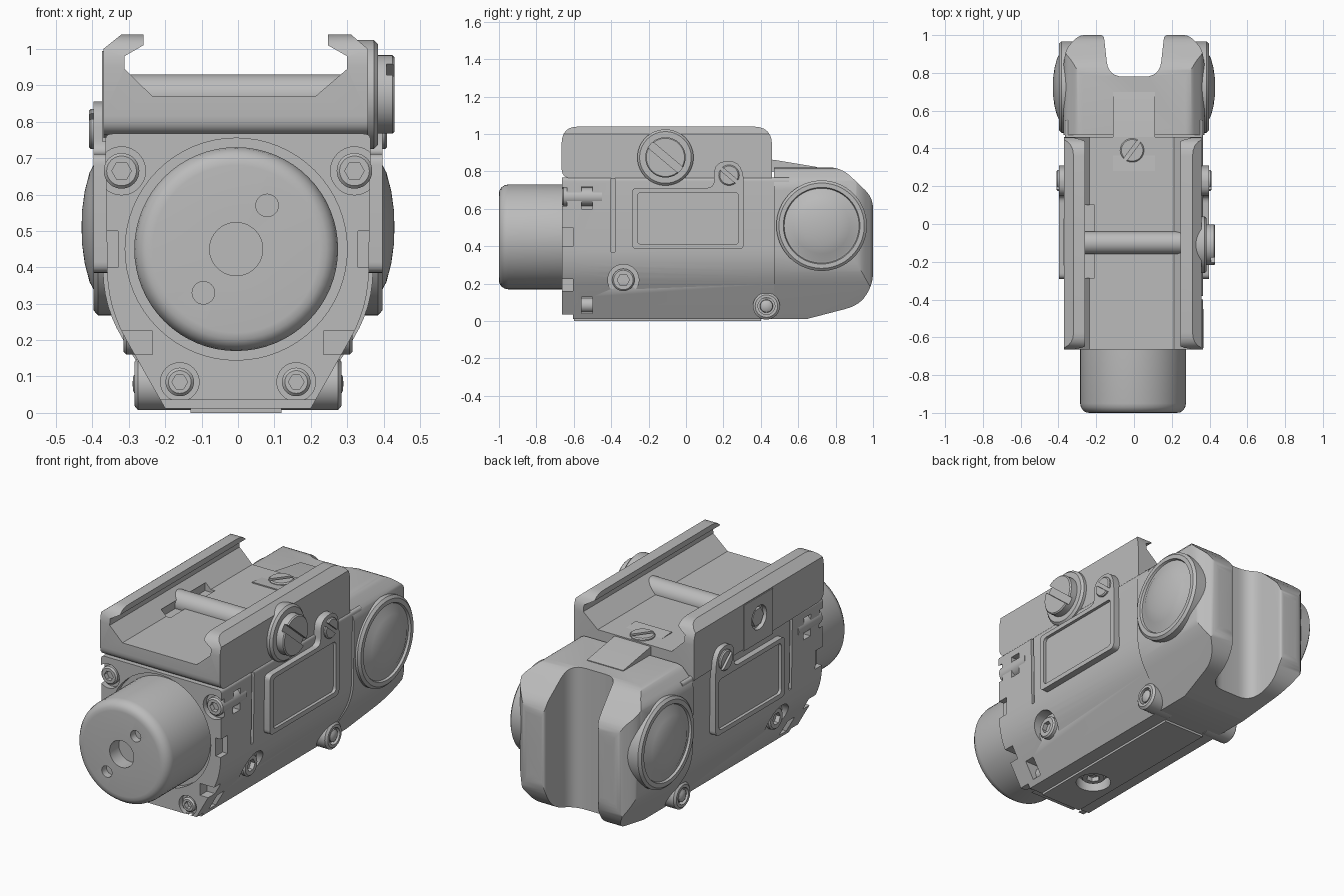
import bpy, bmesh, math
from mathutils import Vector

if "Cube" in bpy.data.objects:
    bpy.data.objects.remove(bpy.data.objects["Cube"])

grey = bpy.data.materials.new("plain grey")
grey.diffuse_color = (0.5, 0.5, 0.5, 1)
grey.use_nodes = True
grey.node_tree.nodes["Principled BSDF"].inputs["Base Color"].default_value = grey.diffuse_color
AX = {'x': lambda p, t: (t, p[0], p[1]),
      'y': lambda p, t: (p[0], t, p[1]),
      'z': lambda p, t: (p[0], p[1], t)}


def finish(name, bm):
    bmesh.ops.recalc_face_normals(bm, faces=bm.faces)
    me = bpy.data.meshes.new(name)
    bm.to_mesh(me)
    bm.free()
    me.materials.append(grey)
    ob = bpy.data.objects.new(name, me)
    bpy.context.collection.objects.link(ob)
    return ob


def rounded(pts, steps=6):
    """Round each corner that carries a third value (its radius)."""
    out = []
    for i, p in enumerate(pts):
        if len(p) < 3:
            out.append(Vector(p))
            continue
        c = Vector(p[:2])
        a, b = Vector(pts[i - 1][:2]) - c, Vector(pts[(i + 1) % len(pts)][:2]) - c
        a = c + a.normalized() * min(p[2], a.length * 0.48)
        b = c + b.normalized() * min(p[2], b.length * 0.48)
        for k in range(steps + 1):
            t = k / steps
            out.append(a * (1 - t) ** 2 + c * 2 * t * (1 - t) + b * t * t)
    return out


def prism(name, axis, pts, lo, hi):
    bm = bmesh.new()
    pts = rounded(pts)
    rows = [[bm.verts.new(AX[axis](p, t)) for p in pts] for t in (lo, hi)]
    bm.faces.new(rows[0])
    bm.faces.new(rows[1])
    n = len(pts)
    for i in range(n):
        j = (i + 1) % n
        bm.faces.new((rows[0][i], rows[0][j], rows[1][j], rows[1][i]))
    return finish(name, bm)


def box(name, x0, x1, y0, y1, z0, z1):
    return prism(name, 'z', [(x0, y0), (x1, y0), (x1, y1), (x0, y1)], z0, z1)


def lathe(name, origin, direction, prof, n=40):
    """Turn (radius, height) points round an axis; both ends lie on the axis."""
    bm = bmesh.new()
    q = Vector(direction).to_track_quat('Z', 'Y')
    rings = []
    for r, h in prof:
        k = 1 if r < 1e-5 else n
        rings.append([bm.verts.new(Vector(origin) + q @ Vector(
            (r * math.cos(2 * math.pi * i / n), r * math.sin(2 * math.pi * i / n), h)))
            for i in range(k)])
    for a, b in zip(rings, rings[1:]):
        for i in range(n):
            j = (i + 1) % n
            if len(a) == 1:
                bm.faces.new((a[0], b[i], b[j]))
            elif len(b) == 1:
                bm.faces.new((a[i], a[j], b[0]))
            else:
                bm.faces.new((a[i], a[j], b[j], b[i]))
    return finish(name, bm)


def disc(name, origin, direction, r, h, n=40, c=0.0):
    prof = [(0, 0), (r, 0), (r, h - c)] + ([(r - c, h)] if c else []) + [(0, h)]
    return lathe(name, origin, direction, prof, n)


def combine(a, b, op='DIFFERENCE'):
    m = a.modifiers.new("bool", 'BOOLEAN')
    m.object, m.operation, m.solver = b, op, 'EXACT'
    bpy.context.view_layer.objects.active = a
    bpy.ops.object.modifier_apply(modifier=m.name)
    bpy.data.objects.remove(b)
    return a


def hex_bolt(name, origin, direction, r, h):
    d = Vector(direction)
    bolt = disc(name, origin, d, r, h, c=0.008)
    combine(bolt, disc("cut", Vector(origin) + d * (h - 0.025), d, r * 0.55, 0.1, 6))


def slot_screw(name, origin, direction, r, h, w):
    d = Vector(direction)
    s = disc(name, origin, d, r, h, c=0.006)
    c = box("cut", -w / 2, w / 2, -1.2 * r, 1.2 * r, -0.022, 0.05)
    q = d.to_track_quat('Z', 'Y')
    # slot runs diagonally across the head
    along = Vector((0, -0.76, 0.64)) if abs(d.x) > 0.5 else Vector((0.6, 0.8, 0))
    side = along.cross(d)
    for v in c.data.vertices:
        v.co = Vector(origin) + d * (h + v.co.z) + side * v.co.x + along * v.co.y
    bm = bmesh.new()
    bm.from_mesh(c.data)
    bmesh.ops.recalc_face_normals(bm, faces=bm.faces)
    bm.to_mesh(c.data)
    bm.free()
    combine(s, c)


def sym(half):
    """Mirror a right-hand outline listed from bottom to top."""
    return half + [(-p[0],) + tuple(p[1:]) for p in reversed(half)]


# main body, with side grooves, bolt windows and counterbores
outline = sym([(0.2, 0.012), (0.358, 0.29, 0.1), (0.365, 0.767, 0.02)])
body = prism("body", 'y', outline, -0.6, 0.55)
flange = prism("front_flange", 'y', outline, -0.664, -0.59)
for s in (1, -1):
    for y0, y1, z0, z1, d in ((-0.4, -0.38, 0.37, 0.78, 0.345),
                              (-0.56, -0.5, 0.6, 0.72, 0.3),
                              (-0.56, -0.5, 0.04, 0.13, 0.17)):
        combine(body, box("cut", s * d, s * 0.5, y0, y1, z0, z1))
    combine(body, disc("cut", (s * 0.29, -0.335, 0.22), (s, 0, 0), 0.083, 0.2))
    hex_bolt("side_bolt", (s * 0.25, -0.335, 0.22), (s, 0, 0), 0.06, 0.065)
    # flange notches and corner bolts
    for z0, z1, d in ((0.4, 0.5, 0.33), (0.16, 0.225, 0.235)):
        combine(flange, box("cut", s * d, s * 0.5, -0.7, -0.605, z0, z1))
    for x, z, r in ((0.32, 0.665, 0.066), (0.16, 0.085, 0.053)):
        combine(flange, disc("cut", (s * x, -0.635, z), (0, -1, 0), r, 0.1))
        hex_bolt("corner_bolt", (s * x, -0.45, z), (0, -1, 0), r * 0.74, 0.213)
combine(flange, disc("cut", (-0.005, -0.63, 0.45), (0, -1, 0), 0.305, 0.1, 64))
combine(flange, box("cut", -0.3, 0.3, -0.7, -0.605, -0.1, 0.035))

# bottom plate with recessed screw
plate = box("bottom_plate", -0.13, 0.12, -0.6, 0.4, 0, 0.02)
for ob in (body, plate):
    combine(ob, disc("cut", (0, -0.33, 0.06), (0, 0, -1), 0.09, 0.2))
hex_bolt("bottom_bolt", (0, -0.33, 0.09), (0, 0, -1), 0.065, 0.065)

# lamp barrel: rounded rim, central hole, two key holes
barrel = lathe("barrel", (-0.005, -0.6, 0.45), (0, -1, 0),
               [(0, 0), (0.28, 0), (0.28, 0.35), (0.276, 0.37), (0.264, 0.388),
                (0.248, 0.398), (0.23, 0.4), (0.073, 0.4), (0.073, 0.32), (0, 0.32)], 64)
for x, z in ((0.08, 0.57), (-0.095, 0.33)):
    combine(barrel, disc("cut", (x, -0.96, z), (0, -1, 0), 0.031, 0.1, 24))

# rear head: front outline, side outline and top outline intersected
head = prism("rear_head", 'y', sym([(0.2, 0.012), (0.37, 0.29, 0.1),
                                    (0.375, 0.74, 0.04), (0.3, 0.82, 0.03)]), 0.47, 1.1)
combine(head, prism("cut", 'x', [(0.3, 0), (0.6, 0), (0.65, 0.012, 0.05), (0.93, 0.085, 0.08),
                                 (1.0, 0.2, 0.06), (1.0, 0.66, 0.06), (0.83, 0.822, 0.07),
                                 (0.3, 0.822)], -1, 1), 'INTERSECT')
combine(head, prism("cut", 'z', sym([(0.5, 0.3), (0.38, 0.8), (0.36, 0.93, 0.04), (0.29, 1.0, 0.03),
                                     (0.16, 1.0, 0.02), (0.135, 0.78, 0.08)]), -1, 2), 'INTERSECT')

# rail clamp: claw cross-section trimmed to the rounded side outline
clamp = prism("rail_clamp", 'y', [
    (-0.37, 0.745), (-0.37, 1.0), (-0.32, 1.04), (-0.26, 1.04), (-0.26, 1.01), (-0.312, 0.98),
    (-0.312, 0.945), (-0.235, 0.87), (0.213, 0.87), (0.3, 0.945), (0.3, 0.98), (0.247, 1.01),
    (0.247, 1.04), (0.31, 1.04), (0.357, 1.0), (0.357, 0.745)], -0.8, 0.6)
combine(clamp, prism("cut", 'x', [(-0.665, 0.765, 0.05), (0.46, 0.745), (0.46, 1.04, 0.1),
                                  (-0.665, 1.04, 0.09)], -1, 1), 'INTERSECT')
combine(clamp, box("cut", -0.27, -0.21, -0.285, 0.1, 0.855, 0.9))
lathe("cross_rod", (-0.33, -0.1, 0.87), (1, 0, 0), [(0, 0), (0.06, 0), (0.06, 0.65), (0, 0.65)])

# sloped pad behind the rail, with its screw
prism("rear_pad", 'x', [(0.28, 0.8), (0.7, 0.8), (0.7, 0.824), (0.47, 0.862), (0.28, 0.876)],
      -0.11, 0.11)
slot_screw("pad_screw", (-0.01, 0.39, 0.84), (0, 0, 1), 0.063, 0.042, 0.02)

# clamp screw on the right, recessed nut on the left
disc("clamp_washer", (0.32, -0.11, 0.875), (1, 0, 0), 0.15, 0.065, 56, 0.012)
slot_screw("clamp_screw", (0.37, -0.11, 0.875), (1, 0, 0), 0.108, 0.06, 0.04)
nut_plate = box("nut_plate", -0.374, -0.36, -0.22, 0.03, 0.745, 0.995)
for ob in (clamp, nut_plate):
    combine(ob, disc("cut", (-0.35, -0.1, 0.88), (-1, 0, 0), 0.065, 0.1))
disc("clamp_nut", (-0.33, -0.1, 0.88), (-1, 0, 0), 0.05, 0.036, 6)

for s in (1, -1):
    # side panel with screw tab and recessed field
    panel = prism("side_panel", 'x', [
        (-0.29, 0.385, 0.03), (0.31, 0.385, 0.03), (0.31, 0.855, 0.13), (0.15, 0.855, 0.13),
        (0.15, 0.712, 0.04), (-0.29, 0.712, 0.03)], s * 0.35, s * 0.397)
    combine(panel, prism("cut", 'x', [(-0.26, 0.41, 0.025), (0.282, 0.41, 0.025),
                                      (0.282, 0.688, 0.025), (-0.26, 0.688, 0.025)],
                         s * 0.38, s * 0.5))
    slot_screw("panel_screw", (s * 0.36, 0.23, 0.78), (s, 0, 0), 0.055, 0.05, 0.02)
    # large domed side button in its ring
    lathe("side_button", (0, 0.725, 0.51), (s, 0, 0),
          [(0, 0.25), (0.242, 0.25), (0.242, 0.385), (0.228, 0.397), (0.205, 0.397),
           (0.2, 0.385), (0.19, 0.387), (0.15, 0.408), (0.1, 0.421), (0.05, 0.428), (0, 0.43)], 64)
    # lower boss with its pin
    lathe("lower_boss", (s * 0.12, 0.43, 0.08), (s, 0, 0),
          [(0, 0), (0.072, 0), (0.072, 0.155), (0.06, 0.165), (0.045, 0.165), (0.045, 0.14),
           (0.035, 0.14), (0.033, 0.16), (0.02, 0.168), (0, 0.17)])

# smooth round surfaces, keep edges sharp
bpy.ops.object.select_all(action='SELECT')
bpy.context.view_layer.objects.active = body
bpy.ops.object.shade_smooth_by_angle(angle=math.radians(32))
